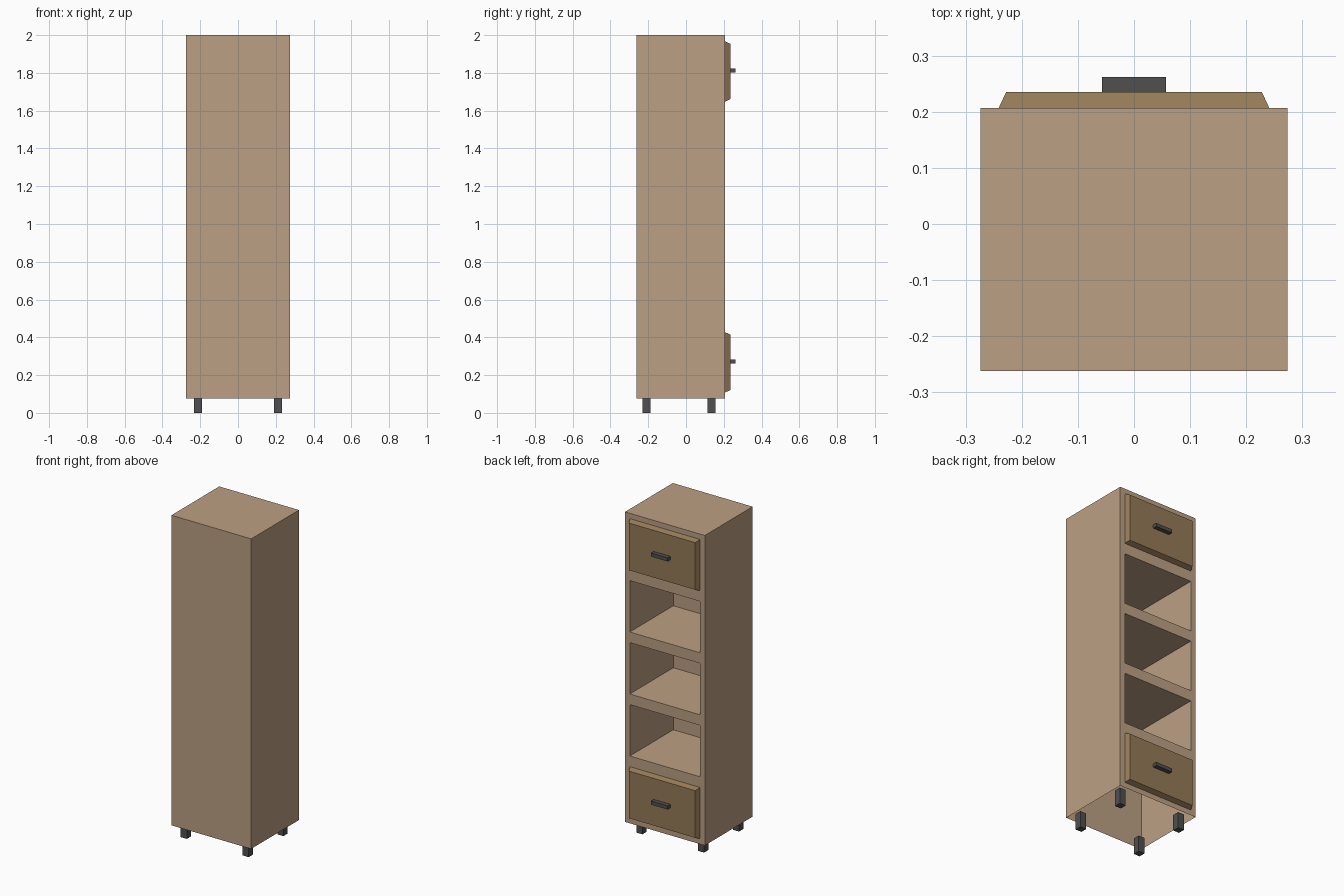
import bpy, bmesh
from mathutils import Matrix, Vector

if "Cube" in bpy.data.objects:
    bpy.data.objects.remove(bpy.data.objects["Cube"])

W, Y0, Y1, Z0, Z1 = 0.274, -0.262, 0.207, 0.075, 2.0
RIM, DEPTH, CELLS = 0.033, 0.427, 5
CELL = (Z1 - Z0) / CELLS


def material(name, color):
    m = bpy.data.materials.new(name)
    m.diffuse_color = (*color, 1)
    m.use_nodes = True
    m.node_tree.nodes["Principled BSDF"].inputs["Base Color"].default_value = m.diffuse_color
    return m


wood = material("light_wood", (0.50, 0.35, 0.23))
dark_wood = material("dark_wood", (0.30, 0.195, 0.095))
metal = material("dark_metal", (0.08, 0.08, 0.08))


def finish(bm, name, mat):
    me = bpy.data.meshes.new(name)
    bm.to_mesh(me)
    bm.free()
    me.materials.append(mat)
    ob = bpy.data.objects.new(name, me)
    bpy.context.collection.objects.link(ob)
    return ob


def box_bm(lo, hi):
    lo, hi = Vector(lo), Vector(hi)
    bm = bmesh.new()
    bmesh.ops.create_cube(bm, size=1, matrix=Matrix.Translation((lo + hi) / 2)
                          @ Matrix.Diagonal((*(hi - lo), 1)))
    bm.normal_update()
    return bm


def facing(bm, axis, sign):
    return [f for f in bm.faces if f.normal[axis] * sign > 0.9]


# Cabinet shell, open underneath, with five framed cells on the +y face
bm = box_bm((-W, Y0, Z0), (W, Y1, Z1))
bmesh.ops.delete(bm, geom=facing(bm, 2, -1), context='FACES')
for i in range(1, CELLS):
    bmesh.ops.bisect_plane(bm, geom=bm.verts[:] + bm.edges[:] + facing(bm, 1, 1)
                           + facing(bm, 0, 1) + facing(bm, 0, -1) + facing(bm, 1, -1),
                           plane_co=(0, 0, Z0 + i * CELL), plane_no=(0, 0, 1))
bm.normal_update()
cells = sorted(facing(bm, 1, 1), key=lambda f: f.calc_center_median().z)
bmesh.ops.inset_individual(bm, faces=cells, thickness=RIM, use_even_offset=True)
# Middle cells become shelves, end cells are openings behind the drawers
shelves = bmesh.ops.extrude_discrete_faces(bm, faces=cells[1:-1])["faces"]
bmesh.ops.translate(bm, vec=(0, -DEPTH, 0), verts=[v for f in shelves for v in f.verts])
bmesh.ops.delete(bm, geom=[cells[0], cells[-1]], context='FACES')
finish(bm, "cabinet_body", wood)

# Drawer fronts with bevelled edges, and their handles
for name, i in (("lower", 0), ("upper", CELLS - 1)):
    zc = Z0 + (i + 0.5) * CELL
    h, w = CELL / 2 - RIM, W - RIM
    bm = box_bm((-w, Y1, zc - h), (w, 0.235, zc + h))
    bmesh.ops.delete(bm, geom=facing(bm, 1, -1), context='FACES')
    for v in facing(bm, 1, 1)[0].verts:
        v.co.x *= (w - 0.013) / w
        v.co.z = zc + (v.co.z - zc) * (h - 0.013) / h
    finish(bm, name + "_drawer_front", dark_wood)
    finish(box_bm((-0.057, 0.235, zc - 0.006), (0.057, 0.262, zc + 0.016)),
           name + "_drawer_handle", metal)

# Legs, reaching slightly up into the shell
for xn, x in (("left", -0.212), ("right", 0.212)):
    for yn, y in (("front", -0.208), ("back", 0.134)):
        finish(box_bm((x - 0.021, y - 0.021, 0), (x + 0.021, y + 0.021, 0.1)),
               f"{yn}_{xn}_leg", metal)
